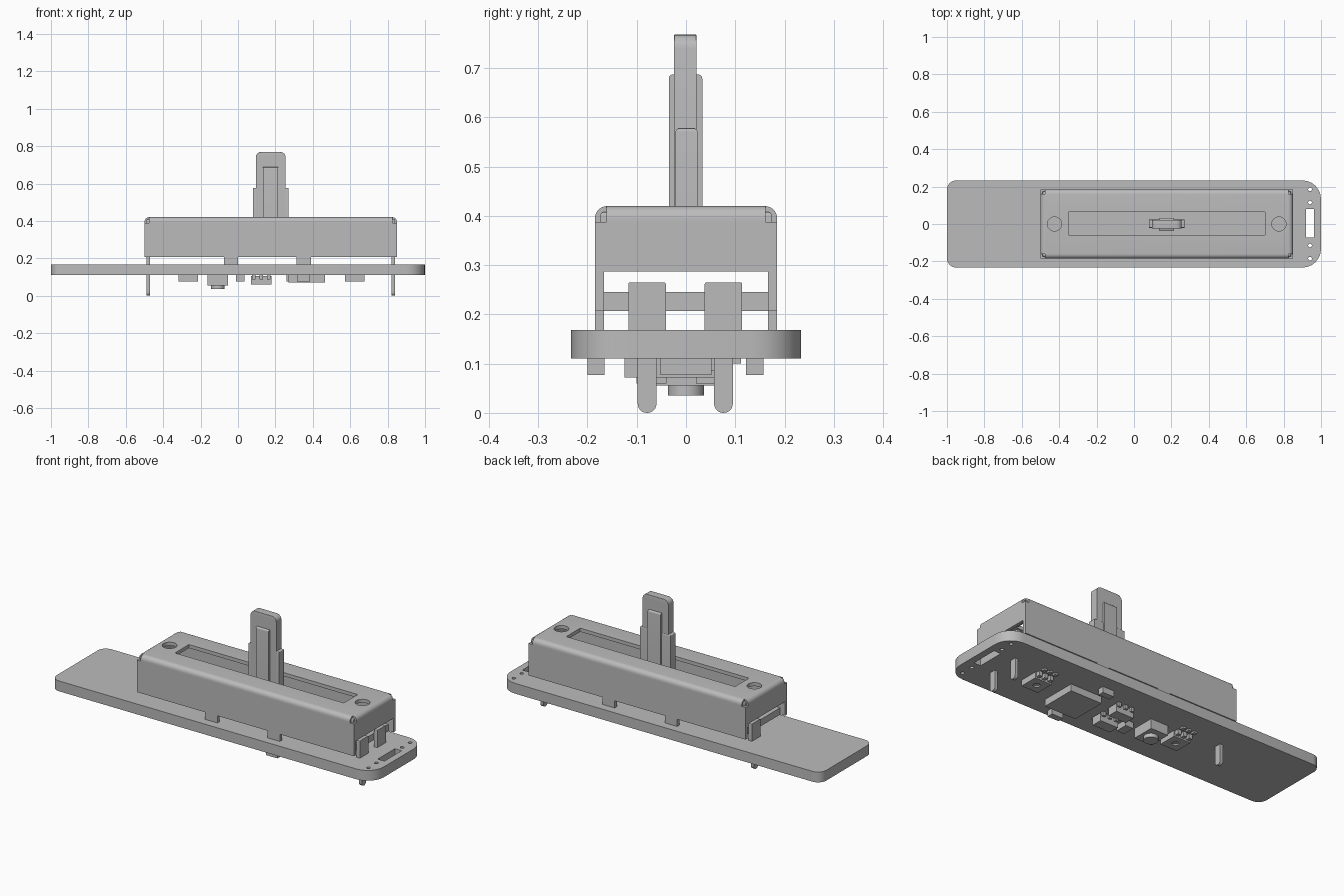
import bpy, bmesh
from mathutils import Matrix, Vector

if "Cube" in bpy.data.objects:
    bpy.data.objects.remove(bpy.data.objects["Cube"])

GREY = (0.5, 0.5, 0.5, 1)
grey = bpy.data.materials.new("plain grey")
grey.use_nodes = True
grey.diffuse_color = GREY
grey.node_tree.nodes["Principled BSDF"].inputs["Base Color"].default_value = GREY


def finish(name, bm, smooth=True):
    me = bpy.data.meshes.new(name)
    bmesh.ops.recalc_face_normals(bm, faces=bm.faces)
    bm.to_mesh(me)
    bm.free()
    me.materials.append(grey)
    ob = bpy.data.objects.new(name, me)
    bpy.context.collection.objects.link(ob)
    if smooth:
        shade(ob)
    return ob


def shade(ob):
    bpy.ops.object.select_all(action='DESELECT')
    ob.select_set(True)
    bpy.context.view_layer.objects.active = ob
    bpy.ops.object.shade_smooth_by_angle()


def block(name, xs, ys, zs, bevels=()):
    """Box from ranges; each bevel is (axis, test on edge middle, radius)."""
    bm = bmesh.new()
    bmesh.ops.create_cube(bm, size=1)
    for v in bm.verts:
        v.co = Vector([(a + b) / 2 + c * (b - a) for (a, b), c in zip((xs, ys, zs), v.co)])
    for axes, test, radius in bevels:
        picked = []
        for e in bm.edges:
            d = e.verts[1].co - e.verts[0].co
            axis = "xyz"[max(range(3), key=lambda i: abs(d[i]))]
            if axis in axes and test((e.verts[0].co + e.verts[1].co) / 2):
                picked.append(e)
        bmesh.ops.bevel(bm, geom=picked, offset=radius, segments=6, profile=0.5,
                        affect='EDGES', clamp_overlap=True)
    return finish(name, bm, bool(bevels))


def cylinder(name, x, y, zs, radius):
    bm = bmesh.new()
    bmesh.ops.create_cone(bm, cap_ends=True, segments=32, radius1=radius, radius2=radius,
                          depth=zs[1] - zs[0],
                          matrix=Matrix.Translation((x, y, sum(zs) / 2)))
    return finish(name, bm)


def carve(ob, cutters):
    """Subtract the cutters, bake the result and remove them."""
    for c in cutters:
        m = ob.modifiers.new("cut", 'BOOLEAN')
        m.operation, m.solver, m.object = 'DIFFERENCE', 'EXACT', c
    bpy.context.view_layer.update()
    graph = bpy.context.evaluated_depsgraph_get()
    baked = bpy.data.meshes.new_from_object(ob.evaluated_get(graph))
    ob.modifiers.clear()
    ob.data = baked
    for c in cutters:
        bpy.data.objects.remove(c)
    shade(ob)


def around(c, half):
    return (c - half, c + half)


# Circuit board with a slot and small holes at one end
BOARD = (0.11, 0.168)
THROUGH = (0.05, 0.25)
board = block("circuit_board", (-1, 1), (-0.233, 0.233), BOARD,
              [("z", lambda m: m.x < 0, 0.05), ("z", lambda m: m.x > 0, 0.1)])
holes = [block("slot_cutter", (0.92, 0.962), (-0.073, 0.08), THROUGH)]
for y in (-0.185, -0.115, 0.115, 0.185):
    holes.append(cylinder("hole_cutter", 0.941, y, THROUGH, 0.01))
carve(board, holes)

# Folded metal housing, open below and at the lower part of both ends
housing = block("housing", (-0.5, 0.85), (-0.185, 0.185), (0.208, 0.42),
                [("xy", lambda m: m.z > 0.4, 0.025)])
cuts = [
    block("inside_cutter", (-0.482, 0.832), (-0.166, 0.166), (0.1, 0.4)),
    block("end_cutter", (-0.6, 0.95), (-0.166, 0.166), (0.1, 0.287)),
    block("travel_slot_cutter", (-0.35, 0.7), (-0.06, 0.064), (0.35, 0.5)),
]
for x in (-0.425, 0.775):
    cuts.append(cylinder("screw_cutter", x, 0, (0.35, 0.5), 0.038))
for x in (-0.5, 0.85):
    for y in (-0.185, 0.185):
        cuts.append(block("corner_cutter", around(x, 0.024), around(y, 0.024), (0.388, 0.5)))
carve(housing, cuts)

# Small folded knuckles inside the corner reliefs
for x in (-0.474, 0.824):
    for y in (-0.159, 0.159):
        block("corner_knuckle", around(x, 0.015), around(y, 0.015), (0.37, 0.408),
              [("xyz", lambda m: m.z > 0.4, 0.008)])

# Standing tabs under the side walls
for x in (-0.037, 0.352):
    for y in (-0.1755, 0.1755):
        block("housing_tab", around(x, 0.038), around(y, 0.0095), (0.165, 0.21))

# Inner base plate
block("base_plate", (-0.47, 0.82), (-0.167, 0.167), (0.207, 0.245))

# Terminals with rounded legs passing through the board
for x, y in ((0.83, -0.079), (0.83, 0.076), (-0.48, 0.076)):
    block("terminal", around(x, 0.01), around(y, 0.038), (0.165, 0.265),
          [("x", lambda m: m.z > 0.2, 0.004)])
    block("terminal_leg", around(x, 0.009), around(y, 0.019), (0, 0.17),
          [("x", lambda m: m.z < 0.1, 0.0185)])

# Slider lever: wide foot, narrower rounded blade and a raised rib
MID = 0.175
block("lever_foot", around(MID, 0.096), (-0.021, 0.023), (0.29, 0.577),
      [("xy", lambda m: m.z > 0.5, 0.006)])
block("lever_blade", around(MID, 0.08), (-0.024, 0.021), (0.3, 0.768),
      [("y", lambda m: m.z > 0.7, 0.028), ("x", lambda m: m.z > 0.7, 0.008)])
block("lever_rib", around(MID, 0.04), (-0.035, 0.033), (0.29, 0.687),
      [("x", lambda m: m.z > 0.6, 0.008)])

# Underside parts: two square lamps, each with a round recess and contact strips
for x in (0.623, -0.265):
    lamp = block("lamp_body", around(x, 0.052), around(0, 0.052), (0.077, 0.111))
    carve(lamp, [cylinder("lens_cutter", x, 0, (0.05, 0.085), 0.018)])
    for dx in (-0.035, 0, 0.035):
        block("lamp_contact", around(x + dx, 0.01), (0.05, 0.075), (0.085, 0.111))
        block("lamp_pad", around(x + dx, 0.01), (0.09, 0.112), (0.1, 0.111))

# Push button
block("button_body", (-0.162, -0.054), (-0.06, 0.066), (0.056, 0.111))
cylinder("button_cap", -0.108, 0, (0.035, 0.06), 0.037)

# Main chip and the small parts beside it
block("main_chip", (0.27, 0.465), (-0.125, 0.075), (0.072, 0.111))
block("front_capacitor", (0.315, 0.385), (-0.2, -0.165), (0.077, 0.111))
block("back_capacitor", (0.26, 0.33), (0.122, 0.157), (0.077, 0.111))
block("small_resistor", (-0.012, 0.036), (-0.09, -0.02), (0.077, 0.111))

# Pair of three-legged regulators
for y in (-0.07, 0.05):
    block("regulator_body", (0.07, 0.18), around(y, 0.03), (0.06, 0.105))
    for x in (0.085, 0.125, 0.165):
        block("regulator_leg", around(x, 0.009), around(y, 0.042), (0.088, 0.111))
